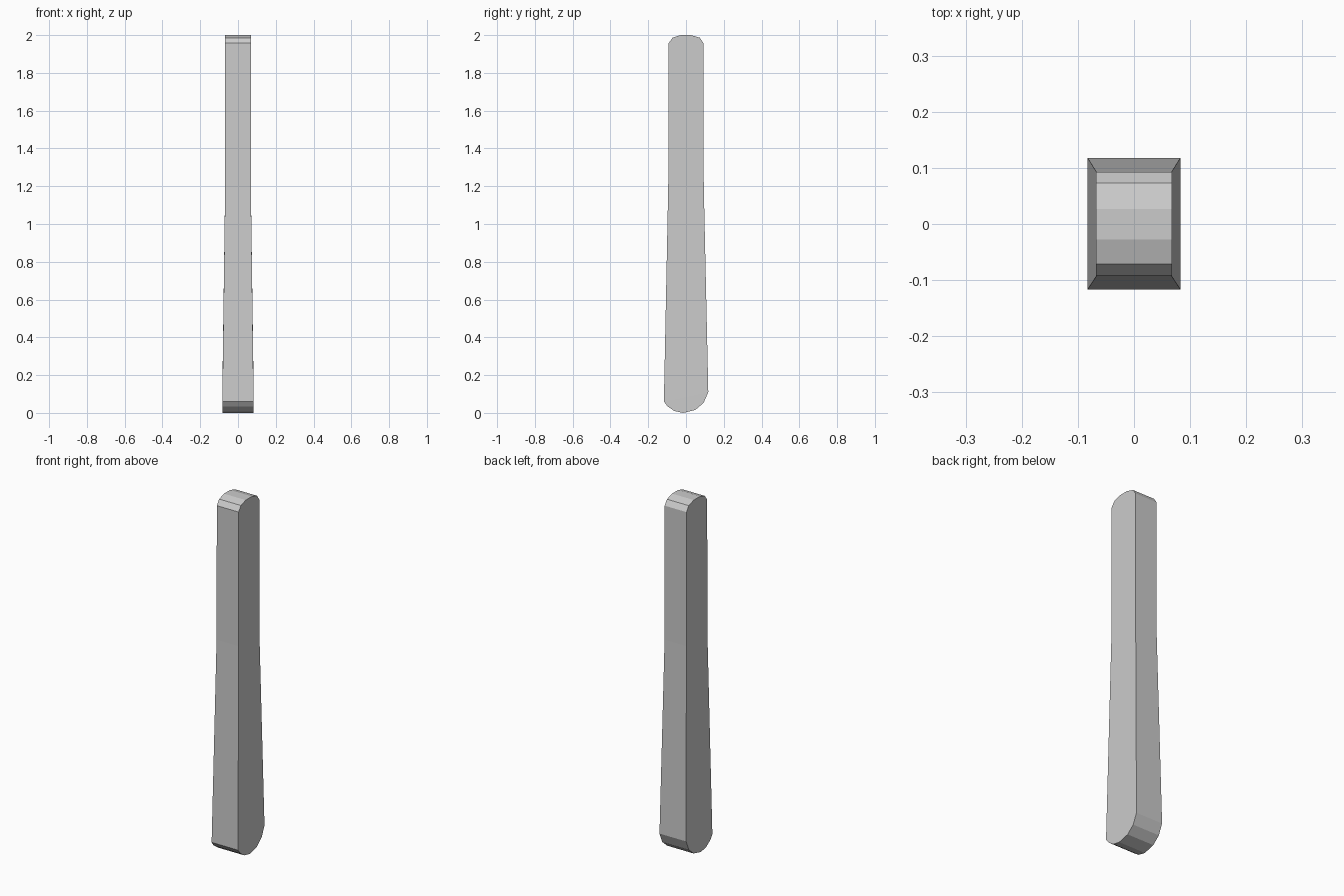
import bpy, bmesh

if "Cube" in bpy.data.objects:
    bpy.data.objects.remove(bpy.data.objects["Cube"])

# Side outline as (y, z), split into rounded top, waist break and rounded foot
top = [(-0.092, 1.957), (-0.071, 1.986), (-0.028, 2.0), (0.027, 2.0), (0.073, 1.986), (0.093, 1.957)]
waist = [(-0.094, 1.2), (0.094, 1.2)]
foot = [(-0.117, 0.06), (-0.098, 0.035), (-0.062, 0.01), (-0.015, 0.0),
        (0.05, 0.016), (0.093, 0.053), (0.118, 0.11)]
TOP_HALF, FOOT_HALF = 0.068, 0.083

bm = bmesh.new()


def side(s):
    """Vertices of one side of the bar, with its three flat panels."""
    t = [bm.verts.new((s * TOP_HALF, y, z)) for y, z in top]
    w = [bm.verts.new((s * TOP_HALF, y, z)) for y, z in waist]
    f = [bm.verts.new((s * FOOT_HALF, y, z)) for y, z in foot]
    bm.faces.new(t + w[::-1])
    bm.faces.new([w[0], w[1], f[-1], f[0]])
    bm.faces.new(f)
    return t + [w[1]] + f[::-1] + [w[0]]


# Both sides, joined by a band around the outline
left, right = side(-1), side(1)
n = len(left)
for i in range(n):
    j = (i + 1) % n
    bm.faces.new([left[i], left[j], right[j], right[i]])
bmesh.ops.recalc_face_normals(bm, faces=bm.faces)

mesh = bpy.data.meshes.new("tapered_bar")
bm.to_mesh(mesh)
bm.free()
bpy.context.collection.objects.link(bpy.data.objects.new("tapered_bar", mesh))
